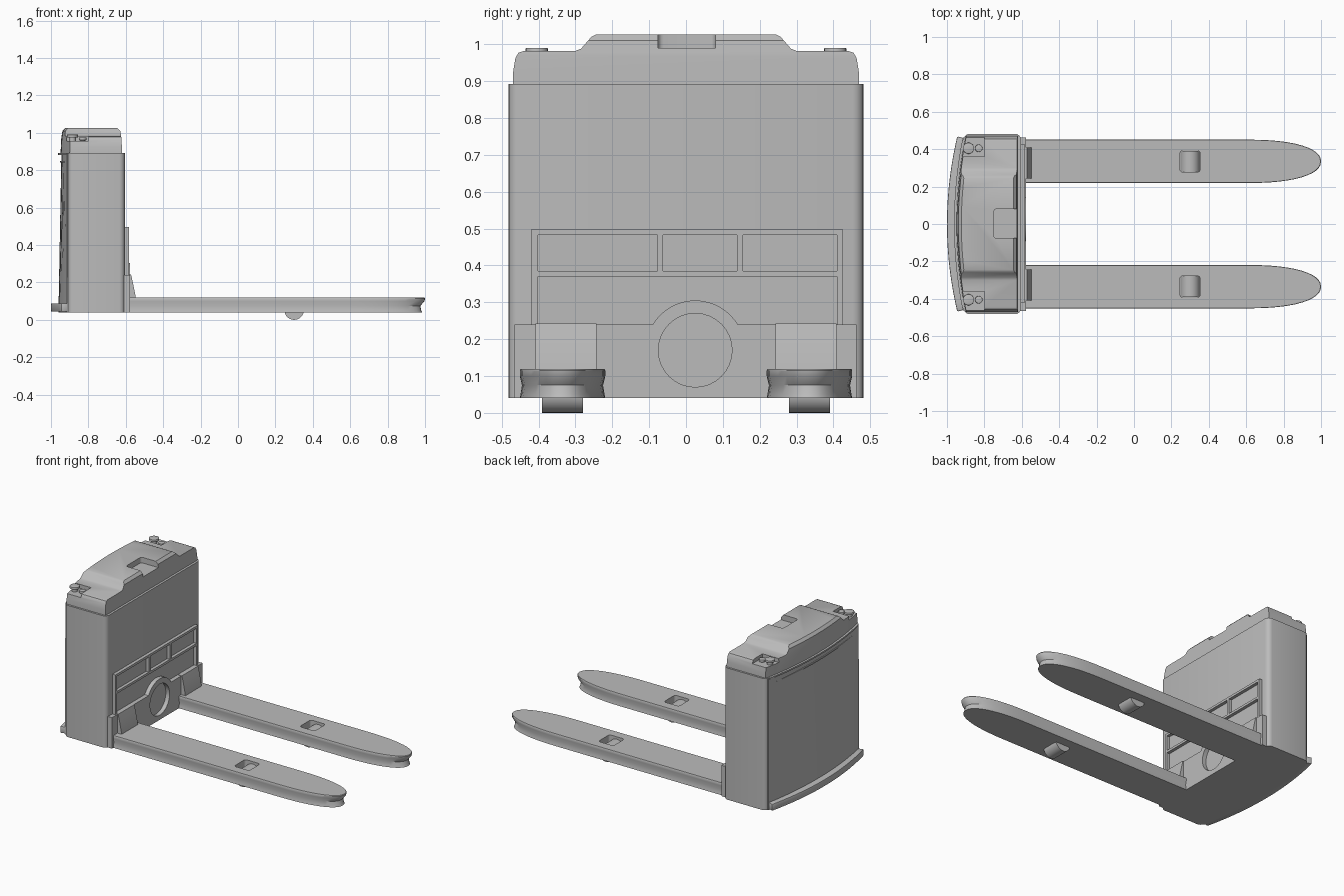
import bpy, bmesh, math
from mathutils import Vector

cube = bpy.data.objects.get("Cube")
if cube:
    bpy.data.objects.remove(cube, do_unlink=True)

grey = bpy.data.materials.new("plain_grey")
grey.use_nodes = True
grey.diffuse_color = (0.5, 0.5, 0.5, 1)
grey.node_tree.nodes["Principled BSDF"].inputs["Base Color"].default_value = (0.5, 0.5, 0.5, 1)


def loft(name, rings, bevel=0.0):
    """Skin a list of equal-length point rings and cap both ends."""
    bm = bmesh.new()
    loops = [[bm.verts.new(p) for p in ring] for ring in rings]
    n = len(loops[0])
    for a, b in zip(loops, loops[1:]):
        for i in range(n):
            j = (i + 1) % n
            bm.faces.new((a[i], a[j], b[j], b[i]))
    bm.faces.new(loops[0][::-1])
    bm.faces.new(loops[-1])
    bmesh.ops.recalc_face_normals(bm, faces=bm.faces)
    mesh = bpy.data.meshes.new(name)
    bm.to_mesh(mesh)
    bm.free()
    mesh.materials.append(grey)
    ob = bpy.data.objects.new(name, mesh)
    bpy.context.collection.objects.link(ob)
    if bevel:
        mod = ob.modifiers.new("bevel", 'BEVEL')
        mod.width, mod.segments, mod.limit_method = bevel, 2, 'ANGLE'
        apply(ob, mod)
    return ob


def activate(ob):
    bpy.ops.object.select_all(action='DESELECT')
    ob.select_set(True)
    bpy.context.view_layer.objects.active = ob


def apply(ob, mod):
    activate(ob)
    bpy.ops.object.modifier_apply(modifier=mod.name)


def boolean(ob, tool, operation='DIFFERENCE'):
    mod = ob.modifiers.new("bool", 'BOOLEAN')
    mod.operation, mod.object, mod.solver = operation, tool, 'EXACT'
    apply(ob, mod)
    bpy.data.objects.remove(tool, do_unlink=True)


def prism(name, pts, axis, lo, hi, bevel=0.0):
    """Extrude a 2D outline along an axis; outline is in the other two axes."""
    def place(p, h):
        return {'x': (h, *p), 'y': (p[0], h, p[1]), 'z': (*p, h)}[axis]
    return loft(name, [[place(p, h) for p in pts] for h in (lo, hi)], bevel)


def box(name, x, y, z, bevel=0.0):
    return prism(name, [(x[0], y[0]), (x[1], y[0]), (x[1], y[1]), (x[0], y[1])], 'z', *z, bevel)


def circle(u, v, r, n=32):
    return [(u + r * math.cos(math.tau * i / n), v + r * math.sin(math.tau * i / n)) for i in range(n)]


def rounded(u0, u1, v0, v1, r, n=4):
    pts = []
    for k, (u, v) in enumerate([(u1 - r, v1 - r), (u0 + r, v1 - r), (u0 + r, v0 + r), (u1 - r, v0 + r)]):
        for i in range(n + 1):
            a = math.pi / 2 * (k + i / n)
            pts.append((u + r * math.cos(a), v + r * math.sin(a)))
    return pts


def bow(half, x_mid, x_end, n=20):
    """Shallow arc bulging towards -x."""
    ys = [half * (2 * i / n - 1) for i in range(n + 1)]
    return [(x_mid + (x_end - x_mid) * (y / half) ** 2, y) for y in ys]


# Main housing with rounded corners
prism("housing", rounded(-0.91, -0.605, -0.482, 0.482, 0.03), 'z', 0.04, 0.892)


# Bowed panel on the operator side, leaning slightly inwards
def panel_ring(z, x_mid, x_end):
    return [(x, y, z) for x, y in bow(0.462, x_mid, x_end)] + [(-0.88, 0.462, z), (-0.88, -0.462, z)]


loft("bowed_panel", [panel_ring(0.04, -0.96, -0.915), panel_ring(0.85, -0.945, -0.913),
                     panel_ring(0.892, -0.945, -0.913)])
outer, inner = bow(0.45, -0.962, -0.918), bow(0.45, -0.93, -0.9)
prism("panel_lip", outer + inner[::-1], 'z', 0.882, 0.892)
prism("panel_brow", bow(0.42, -0.951, -0.918) + bow(0.42, -0.93, -0.9)[::-1], 'z', 0.84, 0.848)

# Curved bumper at floor level
prism("bumper", bow(0.468, -1.0, -0.945) + bow(0.458, -0.945, -0.905)[::-1], 'z', 0.044, 0.088, 0.005)

# Top cover: stepped side profile trimmed by a bowed plan
half = [(0.47, 0.885), (0.469, 0.925), (0.463, 0.962), (0.455, 0.977), (0.44, 0.982),
        (0.30, 0.982), (0.285, 0.988), (0.257, 1.02), (0.245, 1.026)]
profile = half + [(-y, z) for y, z in reversed(half)]
cover = prism("top_cover", profile, 'x', -1.0, -0.615)
plan = loft("cover_plan", [
    [(x + dx, y, z) for x, y in bow(0.49, -0.953, -0.9)] + [(-0.615 - dx, 0.49, z), (-0.615 - dx, -0.49, z)]
    for z, dx in ((0.8, 0), (0.97, 0.008), (1.01, 0.014), (1.026, 0.03), (1.1, 0.03))])
boolean(cover, plan, 'INTERSECT')
boolean(cover, prism("tray_cutter", rounded(-0.75, -0.5, -0.076, 0.08, 0.015), 'z', 0.99, 1.1))

# Sunken corners with a large and a small button each
for side, label in ((1, "back"), (-1, "front")):
    lo, hi = sorted((side * 0.36, side * 0.52))
    boolean(cover, box("corner_cutter", (-0.918, -0.8), (lo, hi), (0.957, 1.1)))
    for x, r, top, size in ((-0.885, 0.03, 0.99, "large"), (-0.83, 0.02, 0.975, "small")):
        prism(f"{label}_{size}_button_stem", circle(x, side * 0.405, r * 0.6, 20), 'z', 0.95, top - 0.01)
        prism(f"{label}_{size}_button", circle(x, side * 0.405, r, 24), 'z', top - 0.015, top, 0.002)

# Framed grille on the fork side
frame = box("rear_frame", (-0.612, -0.584), (-0.42, 0.426), (0.2, 0.497))
for y0, y1, z0, z1 in ((-0.402, -0.078, 0.385, 0.482), (-0.063, 0.138, 0.385, 0.482),
                       (0.154, 0.41, 0.385, 0.482), (-0.402, 0.41, 0.13, 0.37)):
    boolean(frame, box("window_cutter", (-0.604, -0.5), (y0, y1), (z0, z1)))

# Lower carriage plate with an arched hub opening
arch = [(0.025 + 0.135 * math.cos(a), 0.17 + 0.135 * math.sin(a))
        for a in (math.radians(31 + 118 * i / 20) for i in range(21))]
plate = prism("carriage_plate", [(-0.465, 0.24), (-0.465, 0.04), (0.462, 0.04), (0.462, 0.24)] + arch,
              'x', -0.612, -0.577)
boolean(plate, prism("hub_cutter", circle(0.025, 0.17, 0.1), 'x', -0.604, -0.5))


# Fork outline: straight arms ending in a long rounded toe
def fork_ring(yc, z, toe, pinch=0.0):
    n, w = 24, 0.116 - pinch
    pts = [(-0.6, yc - w, z)]
    for i in range(n + 1):
        a = -math.pi / 2 + math.pi * i / n
        s, c = math.sin(a), math.cos(a)
        x = 0.6 + (toe - 0.6) * abs(c) ** 0.85
        pts.append((x, yc + w * math.copysign(abs(s) ** 0.9, s), z))
    return pts + [(-0.6, yc + w, z)]


for side, label in ((1, "back"), (-1, "front")):
    yc = side * 0.335
    fork = loft(f"{label}_fork", [fork_ring(yc, 0.04, 0.985), fork_ring(yc, 0.05, 0.98, 0.002),
                                  fork_ring(yc, 0.075, 0.975, 0.006), fork_ring(yc, 0.1, 0.997),
                                  fork_ring(yc, 0.115, 1.0), fork_ring(yc, 0.119, 0.997, 0.002)])
    y0, y1 = yc - 0.057, yc + 0.057
    boolean(fork, prism("roller_cutter", rounded(0.246, 0.354, y0, y1, 0.015), 'z', -0.1, 0.3))
    prism(f"{label}_load_roller", circle(0.3, 0.052, 0.052), 'y', y0 + 0.001, y1 - 0.001)
    # Sloping heel bracket joining fork and carriage
    yb = side * 0.326
    prism(f"{label}_heel_bracket", [(-0.6, 0.1), (-0.545, 0.1), (-0.55, 0.14), (-0.562, 0.2),
                                    (-0.572, 0.242), (-0.6, 0.242)], 'y', yb - 0.083, yb + 0.083)

# Smooth curves while keeping hard edges crisp
for ob in [o for o in bpy.context.scene.objects if o.type == 'MESH']:
    activate(ob)
    bpy.ops.object.shade_smooth_by_angle(angle=math.radians(30))
